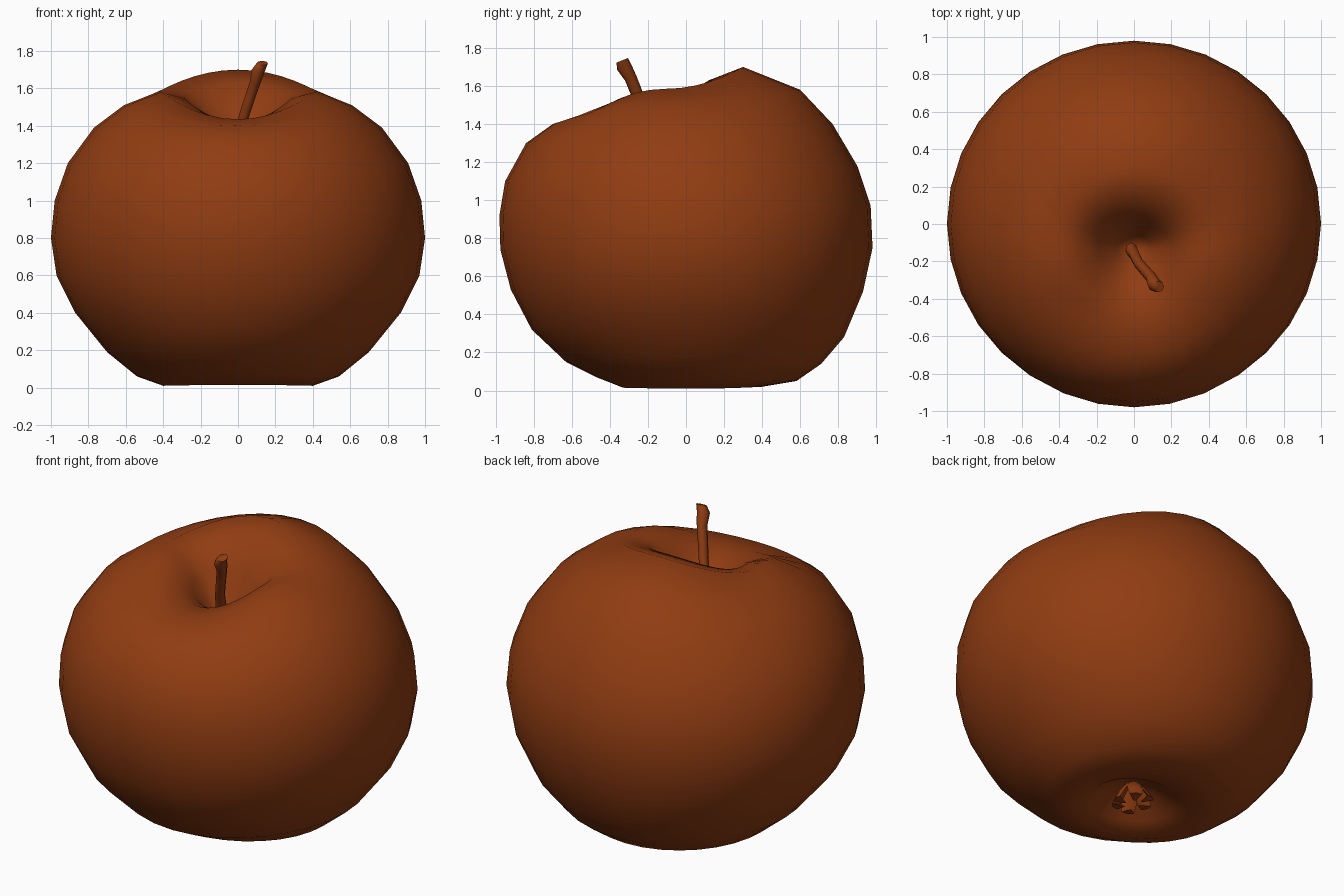
import bpy, bmesh, math, random
from mathutils import Vector

random.seed(4)
if "Cube" in bpy.data.objects:
    bpy.data.objects.remove(bpy.data.objects["Cube"], do_unlink=True)

skin = bpy.data.materials.new("russet brown")
skin.use_nodes = True
COLOUR = (0.28, 0.046, 0.006, 1)
skin.diffuse_color = COLOUR
bsdf = skin.node_tree.nodes["Principled BSDF"]
bsdf.inputs["Base Color"].default_value = COLOUR
bsdf.inputs["Roughness"].default_value = 0.7


def loft(name, rings, sharp=60):
    """Skin a stack of equal rings and close both ends."""
    bm = bmesh.new()
    loops = [[bm.verts.new(p) for p in ring] for ring in rings]
    n = len(loops[0])
    for low, high in zip(loops, loops[1:]):
        for i in range(n):
            j = (i + 1) % n
            bm.faces.new((low[i], low[j], high[j], high[i]))
    for end in (loops[0], loops[-1]):
        centre = bm.verts.new(sum((v.co for v in end), Vector()) / n)
        for i in range(n):
            bm.faces.new((end[i], end[(i + 1) % n], centre))
    bmesh.ops.recalc_face_normals(bm, faces=bm.faces[:])
    mesh = bpy.data.meshes.new(name)
    bm.to_mesh(mesh)
    bm.free()
    mesh.materials.append(skin)
    ob = bpy.data.objects.new(name, mesh)
    bpy.context.collection.objects.link(ob)
    bpy.ops.object.select_all(action='DESELECT')
    ob.select_set(True)
    bpy.context.view_layer.objects.active = ob
    bpy.ops.object.shade_smooth_by_angle(angle=math.radians(sharp))
    return ob


# Apple flesh: side, front and back outlines, from the calyx up to the stem pit
SIDE = [(.04, .17), (.13, .14), (.25, .06), (.40, .01), (.54, .06), (.70, .19), (.87, .40),
        (.97, .60), (1, .80), (.98, 1), (.91, 1.2), (.77, 1.39), (.61, 1.51), (.42, 1.585),
        (.29, 1.55), (.19, 1.45), (.09, 1.3), (.03, 1.25)]
FRONT = [(.06, .17), (.15, .14), (.23, .06), (.33, .015), (.47, .07), (.63, .15), (.81, .32),
         (.92, .53), (.975, .74), (.98, .92), (.95, 1.1), (.84, 1.3), (.70, 1.4), (.52, 1.435),
         (.38, 1.42), (.28, 1.37), (.20, 1.28), (.16, 1.25)]
BACK = [(.02, .17), (.10, .14), (.22, .06), (.40, .02), (.58, .05), (.71, .14), (.83, .28),
        (.93, .52), (.98, .75), (.97, .97), (.90, 1.18), (.77, 1.4), (.60, 1.58), (.30, 1.7),
        (.12, 1.63), (.02, 1.47), (-.06, 1.31), (-.10, 1.25)]
SEGMENTS = 32


def flesh_ring(side, front, back):
    points = []
    for i in range(SEGMENTS):
        a = math.tau * i / SEGMENTS
        c, s = math.cos(a), math.sin(a)
        end = back if s > 0 else front
        y = (back[0] - front[0]) / 2 + s * (back[0] + front[0]) / 2
        points.append((side[0] * c, y, side[1] * c * c + end[1] * s * s))
    return points


loft("apple_flesh", [flesh_ring(*trio) for trio in zip(SIDE, FRONT, BACK)], 80)


# Leaning stem with a flared, bent tip
def stem_ring(x, y, z, r):
    return [(x + r * math.cos(k * math.tau / 8), y + r * math.sin(k * math.tau / 8),
             z + r * 0.4 * math.sin(k * math.tau / 8)) for k in range(8)]


STEM = [(-.02, -.13, 1.22, .035), (0, -.16, 1.32, .03), (.025, -.21, 1.43, .028),
        (.06, -.25, 1.54, .029), (.095, -.29, 1.64, .03), (.11, -.325, 1.7, .037),
        (.13, -.335, 1.735, .03)]
loft("stem", [stem_ring(*point) for point in STEM])

# Dried calyx: curled sepals in the lower pit
for k in range(6):
    a = math.tau * k / 6 + random.uniform(-.2, .2)
    out = Vector((math.cos(a), math.sin(a), 0))
    across = Vector((-out.y, out.x, 0))
    centre = Vector((-.02, -.03, 0))
    tip = random.uniform(.05, .08)
    rings = []
    for reach, z, width in ((.03, .18, .03), (.08, .11, .045), (.11, tip, .035), (.06, tip - .01, .01)):
        mid = centre + out * reach + Vector((0, 0, z))
        rings.append([mid + across * width, mid + out * .012, mid - across * width, mid - out * .012])
    loft(f"sepal_{k + 1}", rings)
